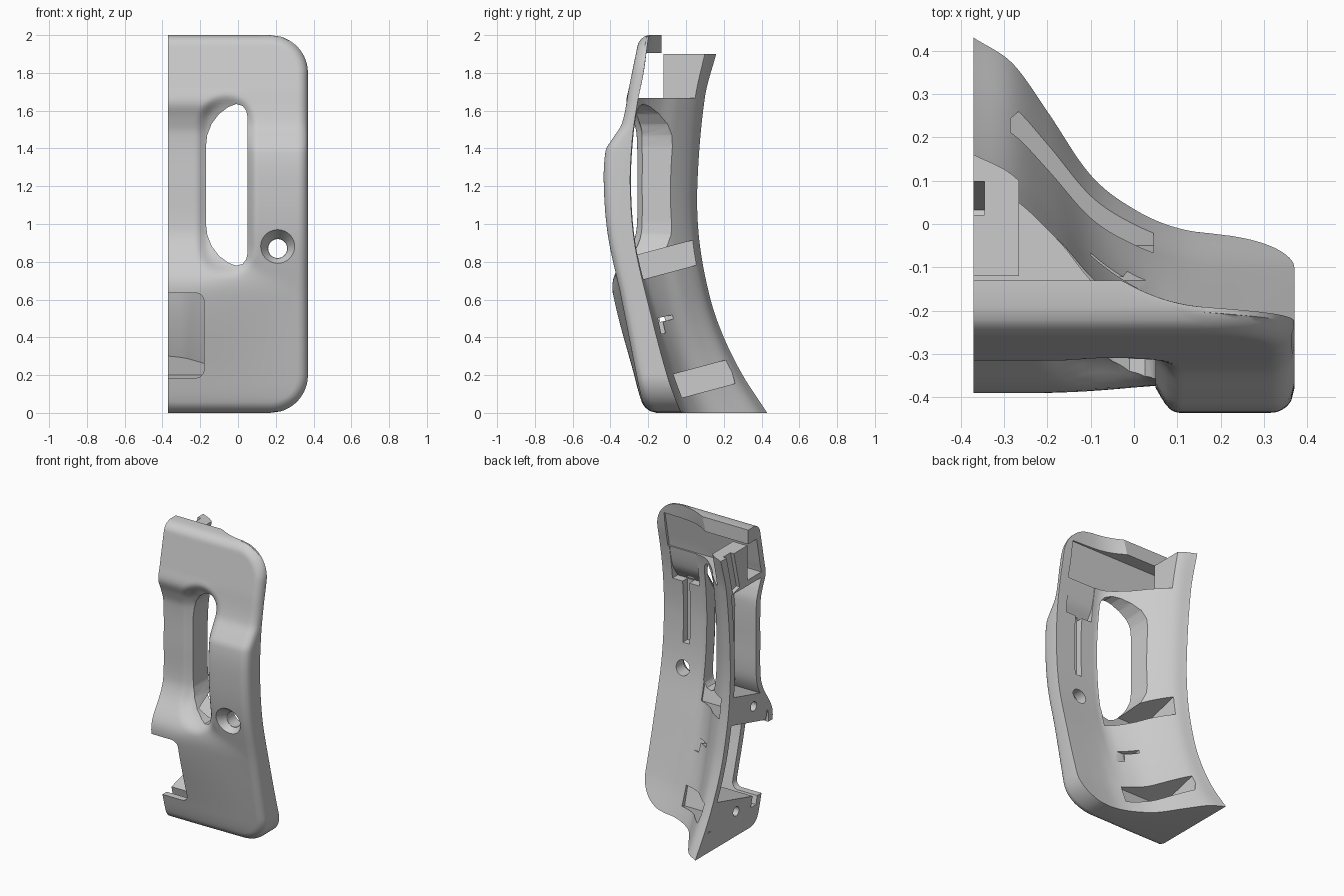
import bpy, bmesh, math
from mathutils import Matrix, Vector

old = bpy.data.objects.get("Cube")
if old:
    bpy.data.objects.remove(old, do_unlink=True)

grey = bpy.data.materials.new("plain_grey")
grey.use_nodes = True
grey.diffuse_color = (0.6, 0.6, 0.6, 1)
grey.node_tree.nodes["Principled BSDF"].inputs["Base Color"].default_value = (0.6, 0.6, 0.6, 1)

LEFT, RIGHT, TOP, MID = -0.37, 0.37, 2.0, 1.207
CORNER, FILLET, WALL = 0.2, 0.055, 0.045


def smooth_curve(points):
    """Hermite curve through (position, value) points."""
    def slope(i):
        a, b = points[max(i - 1, 0)], points[min(i + 1, len(points) - 1)]
        return (b[1] - a[1]) / (b[0] - a[0])

    def value(p):
        p = min(max(p, points[0][0]), points[-1][0])
        i = 0
        while i < len(points) - 2 and p > points[i + 1][0]:
            i += 1
        (p0, v0), (p1, v1) = points[i], points[i + 1]
        w = p1 - p0
        t = (p - p0) / w
        return (v0 * (2 * t**3 - 3 * t**2 + 1) + slope(i) * w * (t**3 - 2 * t**2 + t)
                + v1 * (3 * t**2 - 2 * t**3) + slope(i + 1) * w * (t**3 - t**2))
    return value


def ease(a, b, p):
    t = min(max((p - a) / (b - a), 0), 1)
    return t * t * (3 - 2 * t)


# Side profiles: outer front, recessed inner front, rim edge, spine edge
outer_front = smooth_curve([(0, -.205), (.08, -.235), (.2, -.262), (.62, -.345), (.93, -.412),
                            (1.2, -.435), (1.39, -.425), (1.45, -.39), (1.53, -.34), (1.73, -.30), (2, -.245)])
inner_front = smooth_curve([(0, -.21), (.08, -.242), (.2, -.275), (.6, -.382), (.72, -.382), (.88, -.29),
                            (.97, -.262), (1.2, -.258), (1.48, -.262), (1.56, -.285), (1.64, -.315),
                            (1.73, -.30), (2, -.245)])
rim = smooth_curve([(0, -.03), (.2, -.1), (.6, -.205), (.9, -.272), (1.2, -.295),
                    (1.45, -.284), (1.65, -.255), (1.8, -.225), (2, -.2)])
spine = smooth_curve([(0, .43), (.2, .3), (.4, .2), (.6, .13), (.9, .072),
                      (1.2, .06), (1.67, .10), (1.9, .16), (2, .19)])
# Cross-sections of the back: at the ends and through the middle
sweep_end = smooth_curve([(-.37, 1), (-.28, .87), (-.2, .63), (-.1, .31),
                          (0, .14), (.1, .045), (.2, .015), (.37, 0)])
sweep_mid = smooth_curve([(-.37, 1), (-.28, .89), (-.17, .6), (-.1, .35),
                          (0, .08), (.05, .01), (.1, 0), (.37, 0)])


def right_edge(z):
    d = CORNER - min(z, TOP - z)
    return RIGHT if d <= 0 else RIGHT - CORNER + math.sqrt(max(CORNER**2 - d * d, 0))


def back(x, z):
    m = ease(.2, .8, z) * ease(2, 1.6, z)
    h = sweep_end(x) * (1 - m) + sweep_mid(x) * m
    return rim(z) + (spine(z) - rim(z)) * h


def plain_front(x, z):
    # narrow step beside the recess, wide slope on the lower panel
    low = ease(.85, .6, z)
    t = ease(.09 + .25 * low, -.06 - .2 * low, x)
    return outer_front(z) * (1 - t) + inner_front(z) * t


def inside(x, z, cx, cz, hx, hz, r):
    """Depth inside a rounded rectangle."""
    qx, qz = abs(x - cx) - hx + r, abs(z - cz) - hz + r
    return r - math.hypot(max(qx, 0), max(qz, 0)) - min(max(qx, qz), 0)


def front(x, z):
    edge = inside(x, z, -.63, 1, 1, 1, CORNER)
    k = FILLET - min(max(edge, 0), FILLET)
    hand = inside(x, z, -.06, MID, .11, .43, .11)
    y = plain_front(x, z) + FILLET - math.sqrt(FILLET**2 - k * k) + .03 * ease(-.055, .015, hand)
    return min(y, back(x, z) - .012)


def make(name, bm):
    bmesh.ops.recalc_face_normals(bm, faces=bm.faces[:])
    mesh = bpy.data.meshes.new(name)
    bm.to_mesh(mesh)
    bm.free()
    mesh.materials.append(grey)
    ob = bpy.data.objects.new(name, mesh)
    bpy.context.scene.collection.objects.link(ob)
    return ob


def loft(name, x0, x1, z0, z1, near, far, nx, nz):
    """Closed solid between two height fields over x and z."""
    bm = bmesh.new()
    grids = [[], []]
    for j in range(nz + 1):
        t = j / nz
        z = z0 + (z1 - z0) * (.5 * t + .25 * (1 - math.cos(math.pi * t)))
        for g, fn in zip(grids, (near, far)):
            row = []
            for i in range(nx + 1):
                u = .6 * i / nx + .4 * math.sin(i / nx * math.pi / 2)
                x = x0 + (x1(z) - x0) * u
                row.append(bm.verts.new((x, fn(x, z), z)))
            g.append(row)
    for g in grids:
        for j in range(nz):
            for i in range(nx):
                bm.faces.new((g[j][i], g[j][i + 1], g[j + 1][i + 1], g[j + 1][i]))
    a, b = grids
    for j in range(nz):
        for i in (0, nx):
            bm.faces.new((a[j][i], a[j + 1][i], b[j + 1][i], b[j][i]))
    for i in range(nx):
        for j in (0, nz):
            bm.faces.new((a[j][i], a[j][i + 1], b[j][i + 1], b[j][i]))
    return make(name, bm)


def box(name, low, high, tilt=0):
    bm = bmesh.new()
    lo, hi = Vector(low), Vector(high)
    bmesh.ops.create_cube(bm, size=1, matrix=Matrix.Translation((lo + hi) / 2)
                          @ Matrix.Rotation(math.radians(tilt), 4, 'X')
                          @ Matrix.Diagonal((*(hi - lo), 1)))
    return make(name, bm)


def cone(name, centre, r1, r2, depth, axis):
    bm = bmesh.new()
    bmesh.ops.create_cone(bm, cap_ends=True, segments=32, radius1=r1, radius2=r2, depth=depth,
                          matrix=Matrix.Translation(centre) @ Matrix.Rotation(math.pi / 2, 4, axis))
    return make(name, bm)


def prism(name, outline, y0, y1):
    bm = bmesh.new()
    face = bm.faces.new([bm.verts.new((x, y0, z)) for x, z in outline])
    new = bmesh.ops.extrude_face_region(bm, geom=[face])["geom"]
    bmesh.ops.translate(bm, vec=(0, y1 - y0, 0),
                        verts=[v for v in new if isinstance(v, bmesh.types.BMVert)])
    return make(name, bm)


def cut(target, *cutters):
    for c in cutters:
        mod = target.modifiers.new("cut", 'BOOLEAN')
        mod.operation, mod.solver, mod.object = 'DIFFERENCE', 'EXACT', c
        bpy.context.view_layer.objects.active = target
        bpy.ops.object.modifier_apply(modifier=mod.name)
        bpy.data.objects.remove(c, do_unlink=True)


# Main shell
shell = loft("guard_shell", LEFT, right_edge, 0, TOP, front, back, 70, 120)

# Hand opening outline, mirrored top to bottom
half = [(.05, 1.57), (.044, 1.6), (.025, 1.625), (-.01, 1.635), (-.05, 1.62),
        (-.1, 1.583), (-.14, 1.53), (-.163, 1.47), (-.17, 1.41)]
opening = half + [(x, 2 * MID - z) for x, z in reversed(half)]
collar = [(-.06 + (x + .06) * 1.38, MID + (z - MID) * 1.1) for x, z in opening]

# Hollow interior, leaving the opening collar and screw tabs solid
hollow = loft("hollow", LEFT - .06, lambda z: .06, .13, 1.63,
              lambda x, z: plain_front(x, z) + WALL,
              lambda x, z: max(back(x, z) - WALL, plain_front(x, z) + WALL + .01), 24, 50)
tabs = [(-.098, .81), (.088, .178)]
cut(hollow, prism("collar", collar, -.7, .7),
    *[box("tab", (-.6, y - .25, z - .09), (.1, y + .25, z + .09), 15) for y, z in tabs])
cut(shell, hollow)
cut(shell, prism("opening", opening, -.71, .71))

# Screw pockets and blind screw holes
for y, z in tabs:
    cut(shell, box("pocket", (-.285, y - .16, z - .066), (.045, y + .16, z + .066), 15),
        cone("screw_hole", (-.36, y - .09, z - .013), .031, .031, .1, 'Y'))

# Open top: gap behind the front plate, leaving the spine post with its small slot
top_gap = loft("top_gap", LEFT - .1, lambda z: .31, 1.667, 1.905,
               lambda x, z: plain_front(x, z) + WALL, lambda x, z: .6, 24, 12)
cut(top_gap, box("post", (-.7, -.12, 1.5), (-.265, .8, 2.1)))
cut(shell, top_gap, box("top_trim", (-.6, -.13, 1.9), (.6, .7, 2.2)),
    box("post_slot", (-.6, 0, 1.64), (-.345, .075, 1.98), -14))

# Stepped recess in the back, below the gap
cut(shell, loft("step_recess", .1, lambda z: .3, 1.44, 1.69,
                lambda x, z: plain_front(x, z) + WALL + .01, lambda x, z: .1, 10, 12))

# Rounded front notch near the centre line
r, nx, nz0, nz1 = .045, -.18, .185, .635
notch = [(-.5, nz1), (-.5, nz0)]
for cz, start in ((nz0 + r, -90), (nz1 - r, 0)):
    for k in range(7):
        a = math.radians(start + k * 15)
        notch.append((nx - r + r * math.cos(a), cz + r * math.sin(a)))
cut(shell, prism("notch", notch, -.7, -.19))

# Countersunk hole, back slot and small angled slot
cut(shell, cone("bolt_hole", (.21, -.3, .87), .05, .05, 1, 'X'),
    cone("countersink", (.21, -.40, .87), .052, .125, .11, 'X'),
    box("slot", (.175, -.335, 1.03), (.225, -.1, 1.46)),
    box("hook_top", (-.1, -.14, .49), (.03, -.055, .513), 12),
    box("hook_side", (-.04, -.14, .42), (.03, -.118, .505), 12))

# Smooth shading with crisp cut edges
bpy.ops.object.select_all(action='DESELECT')
shell.select_set(True)
bpy.context.view_layer.objects.active = shell
bpy.ops.object.shade_smooth_by_angle(angle=math.radians(30))
